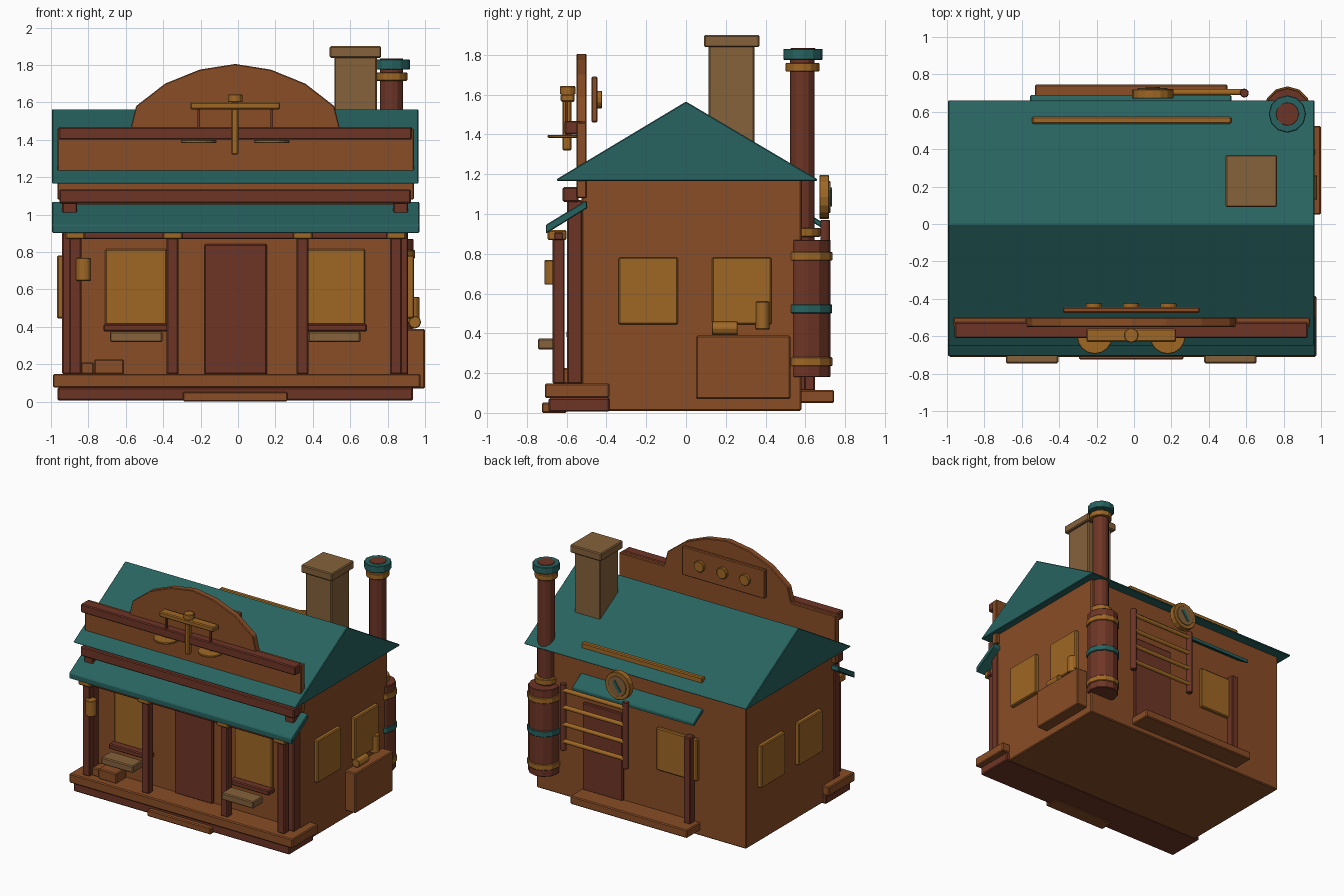
import bpy, bmesh, math
from mathutils import Matrix, Vector

if "Cube" in bpy.data.objects:
    bpy.data.objects.remove(bpy.data.objects["Cube"])


def material(name, r, g, b):
    m = bpy.data.materials.new(name)
    m.diffuse_color = (r, g, b, 1)
    m.use_nodes = True
    m.node_tree.nodes["Principled BSDF"].inputs["Base Color"].default_value = m.diffuse_color
    return m


BROWN = material("orange_brown_wood", 0.250, 0.074, 0.019)
RED = material("dark_red_wood", 0.155, 0.035, 0.019)
AMBER = material("amber", 0.345, 0.137, 0.018)
TEAL = material("teal_roof", 0.020, 0.125, 0.116)
TAN = material("tan_stone", 0.235, 0.122, 0.044)
CX = -0.015  # building centre line


def finish(name, bm, mat, bevel=0.0):
    bmesh.ops.recalc_face_normals(bm, faces=bm.faces)
    me = bpy.data.meshes.new(name)
    bm.to_mesh(me)
    bm.free()
    me.materials.append(mat)
    ob = bpy.data.objects.new(name, me)
    bpy.context.collection.objects.link(ob)
    if bevel:
        mod = ob.modifiers.new("soft_edge", 'BEVEL')
        mod.width = bevel
        mod.segments = 1
    return ob


def box(name, x0, x1, y0, y1, z0, z1, mat, bevel=0.007):
    bm = bmesh.new()
    bmesh.ops.create_cube(bm, size=1)
    for v in bm.verts:
        v.co = Vector(((x0 + x1) / 2 + v.co.x * (x1 - x0),
                       (y0 + y1) / 2 + v.co.y * (y1 - y0),
                       (z0 + z1) / 2 + v.co.z * (z1 - z0)))
    return finish(name, bm, mat, min(bevel, 0.2 * min(x1 - x0, y1 - y0, z1 - z0)))


def prism(name, pts, axis, a, b, mat, bevel=0.005):
    """Extrude a profile: (y, z) points along x, or (x, z) points along y."""
    bm = bmesh.new()
    vs = [bm.verts.new((a, p, q) if axis == 'x' else (p, a, q)) for p, q in pts]
    f = bm.faces.new(vs)
    new = bmesh.ops.extrude_face_region(bm, geom=[f])['geom']
    d = Vector((b - a, 0, 0)) if axis == 'x' else Vector((0, b - a, 0))
    bmesh.ops.translate(bm, vec=d, verts=[g for g in new if isinstance(g, bmesh.types.BMVert)])
    return finish(name, bm, mat, bevel)


def cyl(name, c, r, h, mat, axis='z', sides=12, bevel=0.004):
    """Cylinder with its centre at c."""
    bm = bmesh.new()
    rot = {'z': Matrix(), 'y': Matrix.Rotation(math.pi / 2, 4, 'X'),
           'x': Matrix.Rotation(math.pi / 2, 4, 'Y')}[axis]
    bmesh.ops.create_cone(bm, cap_ends=True, segments=sides, radius1=r, radius2=r,
                          depth=h, matrix=Matrix.Translation(c) @ rot)
    return finish(name, bm, mat, min(bevel, h * 0.2))


def drum(name, x, y, r, z0, z1, mat, sides=12):
    return cyl(name, (x, y, (z0 + z1) / 2), r, z1 - z0, mat, 'z', sides)


# main body and roof
box("house_body", -0.935, 0.91, -0.525, 0.58, 0.01, 1.18, BROWN)
prism("main_roof", [(-0.65, 1.165), (-0.65, 1.175), (0, 1.565), (0.66, 1.175), (0.66, 1.165)],
      'x', -0.995, 0.965, TEAL)
box("roof_rear_batten", -0.545, 0.52, 0.535, 0.575, 1.21, 1.265, AMBER)

# false front with arched top
half = [(0.56, 1.46), (0.53, 1.58), (0.375, 1.70), (0.19, 1.775)]
arch = [(CX + x, z) for x, z in half] + [(CX, 1.805)] + [(CX - x, z) for x, z in reversed(half)]
prism("false_front", [(-0.965, 1.08), (0.94, 1.08), (0.94, 1.46)] + arch + [(-0.965, 1.46)],
      'y', -0.55, -0.50, BROWN)
box("false_front_cap", -0.96, 0.93, -0.61, -0.525, 1.40, 1.468, RED)
box("false_front_lower_trim", -0.955, 0.925, -0.62, -0.54, 1.06, 1.135, RED)
box("arch_back_plate", -0.38, 0.35, -0.475, -0.445, 1.46, 1.69, BROWN)
for i, x in enumerate((-0.215, CX, 0.185)):
    cyl(f"arch_back_knob_{i}", (x, -0.437, 1.575), 0.045, 0.03, AMBER, 'y', 10)

# balance emblem on the false front
box("balance_post", -0.036, 0.002, -0.622, -0.575, 1.32, 1.59, AMBER)
box("balance_beam", -0.255, 0.225, -0.63, -0.56, 1.563, 1.602, AMBER)
drum("balance_finial", CX, -0.595, 0.04, 1.60, 1.642, AMBER, 10)
for s in (-1, 1):
    box("balance_hanger", CX + s * 0.195 - 0.007, CX + s * 0.195 + 0.007,
        -0.607, -0.593, 1.39, 1.57, RED, 0)
    drum("balance_pan", CX + s * 0.195, -0.60, 0.095, 1.383, 1.398, AMBER, 16)

# porch floor, base and step
box("porch_base", -0.965, 0.935, -0.69, -0.385, 0.006, 0.075, RED)
box("porch_floor", -0.99, 0.975, -0.71, -0.385, 0.075, 0.148, BROWN)
box("front_step", -0.295, 0.265, -0.725, -0.60, 0.0, 0.052, BROWN)

# porch roof, beam, posts with amber capitals
prism("porch_roof", [(-0.705, 0.90), (-0.705, 0.945), (-0.50, 1.07), (-0.495, 1.03)],
      'x', -0.995, 0.97, TEAL)
box("porch_beam", -0.92, 0.90, -0.665, -0.615, 0.868, 0.91, RED)
for i, x in enumerate((-0.87, -0.35, 0.345, 0.845)):
    box(f"porch_post_{i}", x - 0.032, x + 0.032, -0.67, -0.61, 0.145, 0.875, RED)
    box(f"porch_post_cap_{i}", x - 0.052, x + 0.052, -0.695, -0.60, 0.868, 0.92, AMBER)

# corner pilasters
for x in (-0.90, 0.87):
    box("corner_pilaster", x - 0.04, x + 0.04, -0.597, -0.522, 0.145, 1.07, RED)

# front door, windows, sills and planters
box("front_door", -0.18, 0.155, -0.545, -0.51, 0.145, 0.842, RED)
for s in (-1, 1):
    x = CX + s * 0.53
    box("front_window", x - 0.165, x + 0.165, -0.545, -0.51, 0.41, 0.815, AMBER)
    box("front_sill", x - 0.175, x + 0.175, -0.60, -0.52, 0.375, 0.415, RED)
    box("front_planter", x - 0.14, x + 0.14, -0.745, -0.62, 0.318, 0.374, TAN)

# side windows on both ends
for y in (-0.19, 0.28):
    box("left_window", -0.968, -0.92, y - 0.15, y + 0.15, 0.445, 0.782, AMBER)
    box("right_window", 0.90, 0.942, y - 0.15, y + 0.15, 0.445, 0.782, AMBER)

# porch lantern and small crates
drum("porch_lantern", -0.825, -0.67, 0.042, 0.645, 0.768, AMBER, 10)
box("porch_crate", -0.77, -0.61, -0.66, -0.53, 0.145, 0.226, BROWN)
box("porch_low_crate", -0.84, -0.77, -0.64, -0.54, 0.145, 0.21, BROWN)

# large crate on the right side with a pot and a bottle
box("side_crate", 0.90, 1.0, 0.05, 0.525, 0.07, 0.388, BROWN)
cyl("side_pot", (0.945, 0.195, 0.425), 0.035, 0.13, AMBER, 'y', 8)
drum("side_bottle", 0.935, 0.385, 0.036, 0.42, 0.56, AMBER, 10)

# stone chimney
box("chimney", 0.515, 0.742, 0.113, 0.345, 1.22, 1.85, TAN)
box("chimney_cap", 0.49, 0.765, 0.09, 0.37, 1.838, 1.90, TAN)

# boiler tank and stove pipe
TX, TY = 0.82, 0.61
drum("tank", TX, TY, 0.117, 0.18, 0.87, RED)
for n, z0, z1, m in (("upper", 0.765, 0.81, AMBER), ("middle", 0.50, 0.546, TEAL),
                     ("lower", 0.235, 0.28, AMBER)):
    drum(f"tank_band_{n}", TX, TY, 0.126, z0, z1, m)
drum("stove_pipe", TX, 0.585, 0.063, 0.85, 1.79, RED)
drum("pipe_collar_low", TX, 0.59, 0.085, 0.885, 0.93, AMBER)
drum("pipe_collar_high", TX, 0.585, 0.085, 1.715, 1.76, AMBER)
drum("pipe_cap", TX, 0.588, 0.1, 1.775, 1.83, TEAL)
drum("pipe_opening", TX, 0.588, 0.062, 1.826, 1.834, RED)

# back door, window, landing and awning
box("back_door", 0.14, 0.49, 0.57, 0.602, 0.11, 0.805, RED)
box("back_window", -0.52, -0.16, 0.57, 0.605, 0.445, 0.78, AMBER)
box("back_landing", -0.53, 0.50, 0.57, 0.745, 0.05, 0.115, BROWN)
prism("back_awning", [(0.57, 1.00), (0.57, 1.03), (0.69, 0.955), (0.69, 0.925)],
      'x', -0.555, 0.52, TEAL)
box("back_awning_post", -0.49, -0.43, 0.585, 0.648, 0.11, 0.80, RED)

# rack with rungs behind the house
for x in (0.04, 0.59):
    drum("rack_post", x, 0.70, 0.025, 0.44, 0.97, RED, 8)
for i in range(4):
    cyl(f"rack_rung_{i}", (0.315, 0.705, 0.515 + i * 0.135), 0.018, 0.56, AMBER, 'x', 8)

# round gauge on the back
cyl("gauge_rim", (0.10, 0.695, 1.085), 0.11, 0.05, AMBER, 'y', 16)
cyl("gauge_face", (0.10, 0.72, 1.085), 0.08, 0.012, TAN, 'y', 16)
hand = box("gauge_hand", -0.012, 0.012, -0.004, 0.004, -0.05, 0.05, TEAL, 0)
hand.location = (0.10, 0.729, 1.085)
hand.rotation_euler = (0, math.radians(35), 0)
